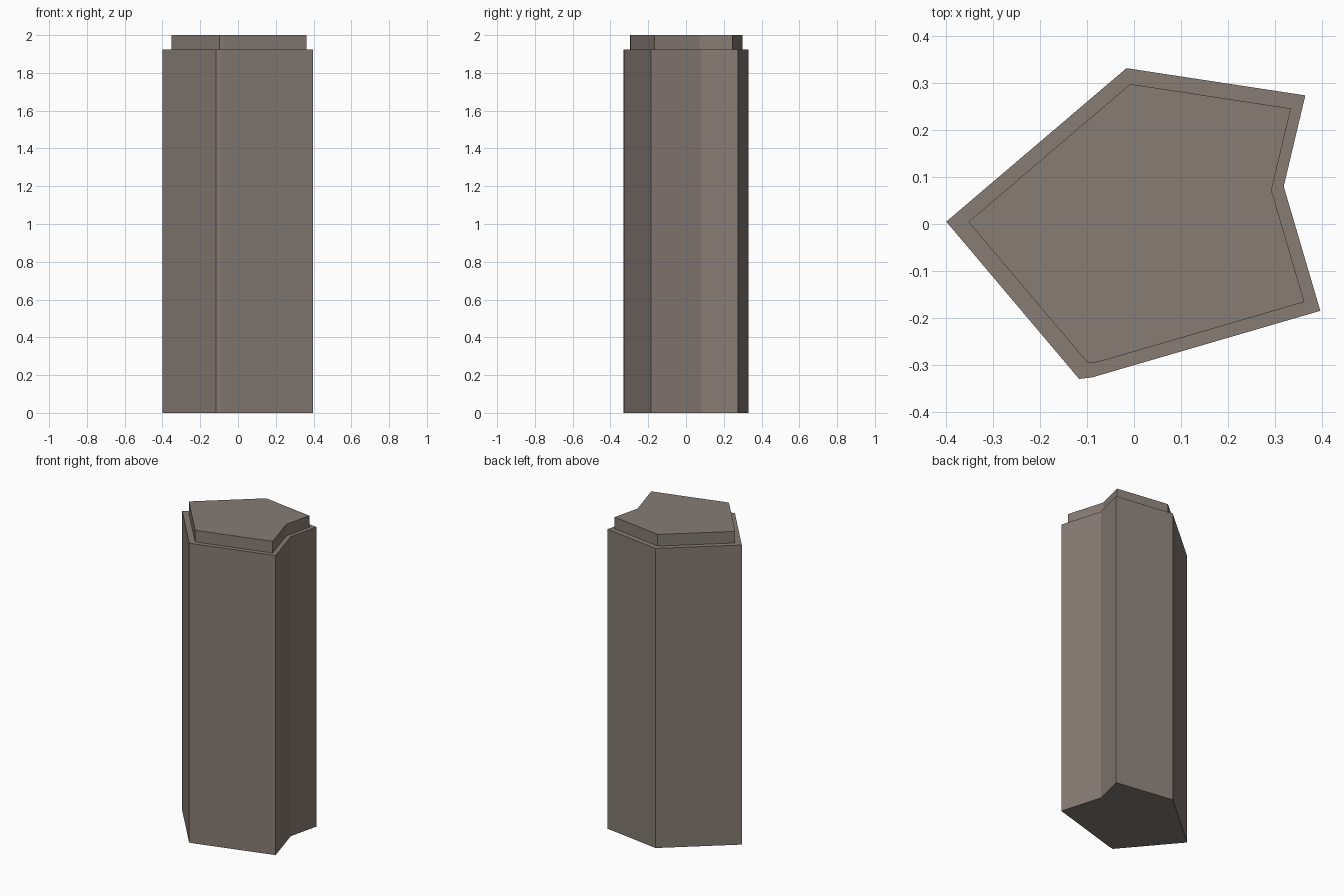
import bpy, bmesh
from mathutils import Vector

if "Cube" in bpy.data.objects:
    bpy.data.objects.remove(bpy.data.objects["Cube"])

# Irregular rock column footprint, counter-clockwise
outline = [(-0.40, 0.005), (-0.117, -0.33), (-0.09, -0.327), (0.397, -0.185),
           (0.319, 0.08), (0.365, 0.274), (-0.016, 0.332)]
SHOULDER, TOP, SCALE, SHIFT = 1.925, 2.0, 0.898, 0.0065

bm = bmesh.new()


def ring(z, scale=1.0, shift=0.0):
    return [bm.verts.new(Vector((x * scale + shift, y * scale, z))) for x, y in outline]


# Shaft, flat shoulder, then the stepped cap
rings = [ring(0), ring(SHOULDER), ring(SHOULDER, SCALE, SHIFT), ring(TOP, SCALE, SHIFT)]
n = len(outline)
for low, high in zip(rings, rings[1:]):
    for i in range(n):
        j = (i + 1) % n
        bm.faces.new((low[i], low[j], high[j], high[i]))
bm.faces.new(rings[0][::-1])
bm.faces.new(rings[-1])
bmesh.ops.recalc_face_normals(bm, faces=bm.faces[:])

mesh = bpy.data.meshes.new("stone_column")
bm.to_mesh(mesh)
bm.free()
column = bpy.data.objects.new("stone_column", mesh)
bpy.context.collection.objects.link(column)

# Warm grey stone
stone = bpy.data.materials.new("stone")
stone.diffuse_color = (0.24, 0.20, 0.175, 1)
stone.use_nodes = True
stone.node_tree.nodes["Principled BSDF"].inputs["Base Color"].default_value = stone.diffuse_color
mesh.materials.append(stone)
